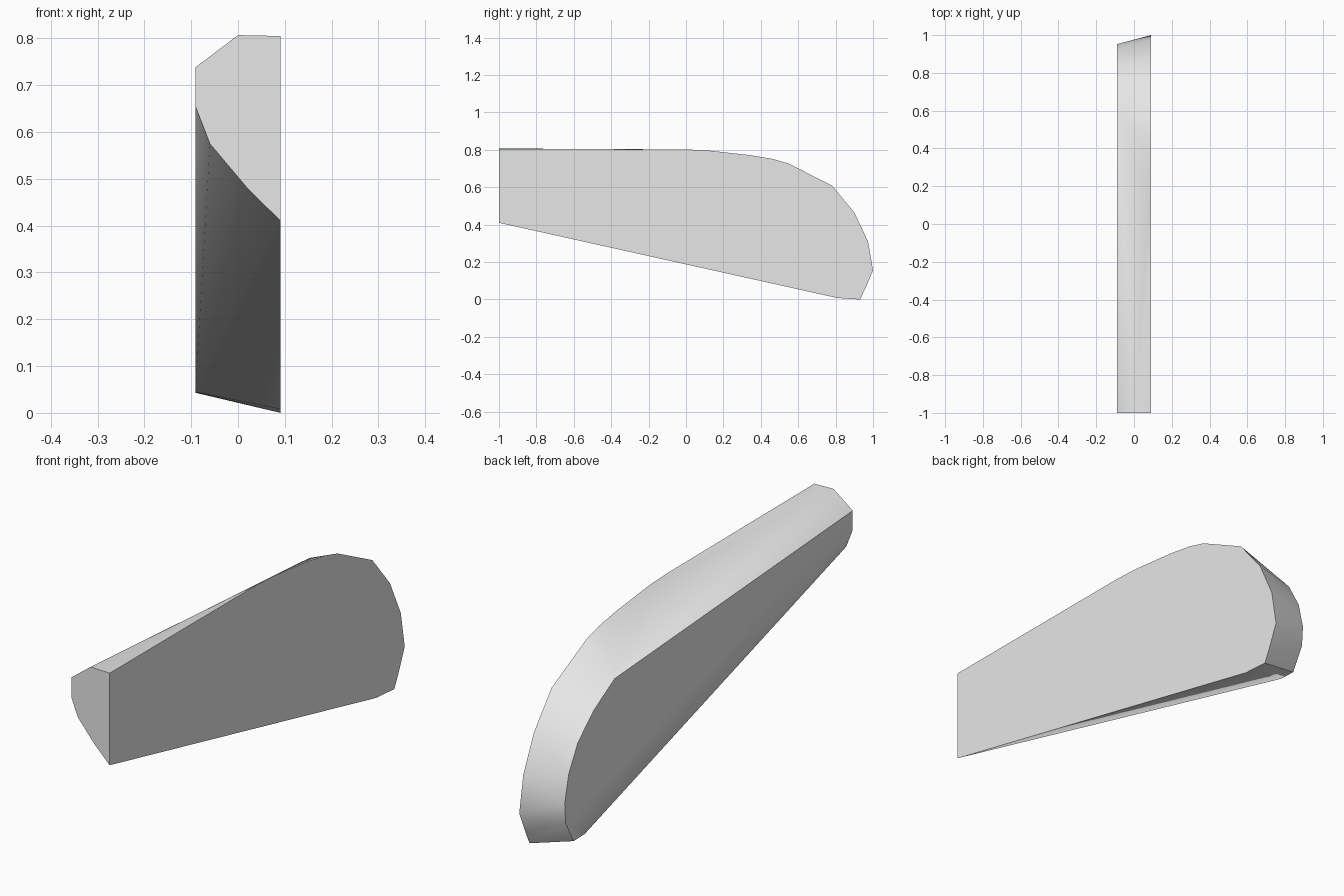
import bpy, bmesh, math

cube = bpy.data.objects.get("Cube")
if cube:
    bpy.data.objects.remove(cube, do_unlink=True)

# Plain grey material
grey = bpy.data.materials.new("light_grey")
grey.use_nodes = True
colour = (0.8, 0.8, 0.8, 1.0)
grey.diffuse_color = colour
grey.node_tree.nodes["Principled BSDF"].inputs["Base Color"].default_value = colour

HALF = 0.091  # half thickness

# Large flat side, as (y, z)
large_side = [(-1, 0.41), (-1, 0.805), (0, 0.802), (0.115, 0.797), (0.34, 0.772),
              (0.46, 0.752), (0.545, 0.728), (0.78, 0.61), (0.90, 0.465),
              (0.973, 0.31), (1, 0.155), (0.957, 0.055), (0.93, 0.0), (0.81, 0.008)]
# Smaller flat side, as (y, z)
small_side = [(-1, 0.655), (-1, 0.738), (0.612, 0.634), (0.755, 0.552),
              (0.864, 0.453), (0.925, 0.342), (0.952, 0.228), (0.946, 0.142),
              (0.891, 0.043), (0.816, 0.045)]
# Corners of the front end between the two sides, as (x, z)
front_end = [(0.0, 0.807), (-0.06, 0.575), (0.02, 0.48)]

points = [(HALF, y, z) for y, z in large_side]
points += [(-HALF, y, z) for y, z in small_side]
points += [(x, -1, z) for x, z in front_end]

# Wrap the outlines in one tapered convex body
bm = bmesh.new()
for p in points:
    bm.verts.new(p)
bmesh.ops.convex_hull(bm, input=bm.verts[:])
loose = [v for v in bm.verts if not v.link_faces]
bmesh.ops.delete(bm, geom=loose, context='VERTS')
# Join the triangles of the flat sides and end
bmesh.ops.dissolve_limit(bm, angle_limit=math.radians(0.3),
                         verts=bm.verts[:], edges=bm.edges[:])
bmesh.ops.recalc_face_normals(bm, faces=bm.faces[:])

mesh = bpy.data.meshes.new("tapered_body")
bm.to_mesh(mesh)
bm.free()
mesh.materials.append(grey)
body = bpy.data.objects.new("tapered_body", mesh)
bpy.context.collection.objects.link(body)

# Smooth the rounded back and top, keep the rims sharp
bpy.ops.object.select_all(action='DESELECT')
body.select_set(True)
bpy.context.view_layer.objects.active = body
bpy.ops.object.shade_smooth_by_angle(angle=math.radians(38))
